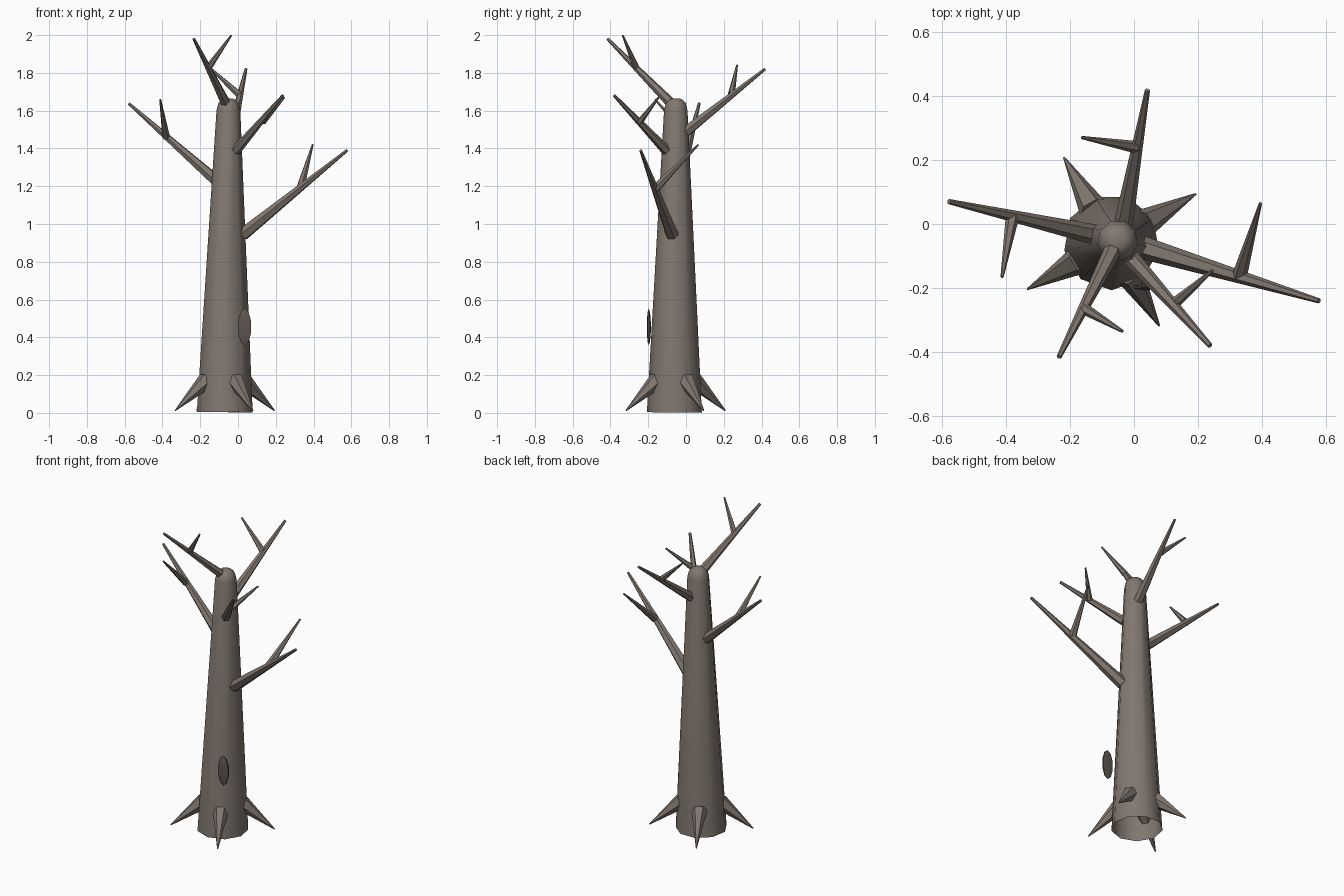
import bpy, bmesh, math
from mathutils import Vector

if "Cube" in bpy.data.objects:
    bpy.data.objects.remove(bpy.data.objects["Cube"])


def material(name, rgb):
    m = bpy.data.materials.new(name)
    m.diffuse_color = (*rgb, 1)
    m.use_nodes = True
    m.node_tree.nodes["Principled BSDF"].inputs["Base Color"].default_value = m.diffuse_color
    return m


BARK = material("bark", (0.22, 0.185, 0.16))
DARK = material("dark_bark", (0.11, 0.09, 0.08))


def finish(name, bm, mat, angle=50):
    bmesh.ops.recalc_face_normals(bm, faces=bm.faces)
    mesh = bpy.data.meshes.new(name)
    bm.to_mesh(mesh)
    bm.free()
    ob = bpy.data.objects.new(name, mesh)
    bpy.context.collection.objects.link(ob)
    mesh.materials.append(mat)
    bpy.ops.object.select_all(action='DESELECT')
    ob.select_set(True)
    bpy.context.view_layer.objects.active = ob
    bpy.ops.object.shade_smooth_by_angle(angle=math.radians(angle))
    return ob


def tube(name, a, b, profile, sides=6, phase=0.0, cap_start=True):
    """Tapered limb from a to b; profile = (fraction along, radius) pairs."""
    a, b = Vector(a), Vector(b)
    d = b - a
    # side vectors close to world x / y for upright limbs
    ref = Vector((0, 1, 0)) if abs(d.normalized().z) > 0.95 else Vector((0, 0, 1))
    u = ref.cross(d).normalized()
    v = d.cross(u).normalized()
    bm = bmesh.new()
    rings = []
    for t, r in profile:
        ring = []
        for i in range(sides):
            p = phase + math.tau * i / sides
            ring.append(bm.verts.new(a + d * t + (u * math.cos(p) + v * math.sin(p)) * r))
        rings.append(ring)
    for lo, hi in zip(rings, rings[1:]):
        for i in range(sides):
            j = (i + 1) % sides
            bm.faces.new((lo[i], lo[j], hi[j], hi[i]))
    bm.faces.new(rings[-1])
    if cap_start:
        bm.faces.new(rings[0][::-1])
    return finish(name, bm, BARK)


# Trunk: nine sides, open underneath, rounded broken top
tube("trunk", (-0.07, -0.057, 0.004), (-0.05, -0.052, 1.665),
     [(0, 0.15), (0.962, 0.064), (0.985, 0.054), (0.996, 0.036), (1, 0.02)],
     sides=9, phase=-math.pi / 2, cap_start=False)

# Branches, each with one twig: start, tip, base radius, twig start, twig tip
branches = {
    "right": ((0.025, -0.073, 0.945), (0.578, -0.24, 1.39), 0.036,
              (0.33, -0.16, 1.19), (0.395, 0.065, 1.42)),
    "left": ((-0.115, -0.035, 1.23), (-0.578, 0.07, 1.638), 0.032,
             (-0.38, 0.02, 1.46), (-0.412, -0.165, 1.66)),
    "front_right": ((-0.01, -0.105, 1.39), (0.238, -0.38, 1.68), 0.027,
                    (0.13, -0.245, 1.54), (0.245, -0.145, 1.67)),
    "back": ((-0.033, 0.0, 1.49), (0.042, 0.418, 1.82), 0.03,
             (0.005, 0.24, 1.685), (-0.163, 0.27, 1.84)),
    "front_left": ((-0.06, -0.07, 1.63), (-0.234, -0.415, 1.98), 0.028,
                   (-0.155, -0.265, 1.83), (-0.036, -0.335, 1.998)),
}
for side, (start, tip, r, t0, t1) in branches.items():
    tube(side + "_branch", start, tip, [(0, r), (1, 0.008)])
    tube(side + "_twig", t0, t1, [(0, r * 0.65), (1, 0.005)])

# Roots: four cones sloping out of the trunk to the ground
for n in range(4):
    ang = math.radians(29.5 + 90 * n)
    c, s = math.cos(ang), math.sin(ang)
    tube(f"root_{n + 1}", (-0.07 + 0.112 * c, -0.055 + 0.112 * s, 0.172),
         (-0.07 + 0.302 * c, -0.055 + 0.302 * s, 0.012),
         [(0, 0.047), (1, 0.003)])

# Knot: thin faceted lozenge standing off the front of the trunk
bm = bmesh.new()
bmesh.ops.create_uvsphere(bm, u_segments=6, v_segments=5, radius=1)
bmesh.ops.scale(bm, vec=(0.042, 0.011, 0.097), verts=bm.verts)
bmesh.ops.translate(bm, vec=(0.035, -0.197, 0.455), verts=bm.verts)
finish("knot", bm, DARK, 30)
